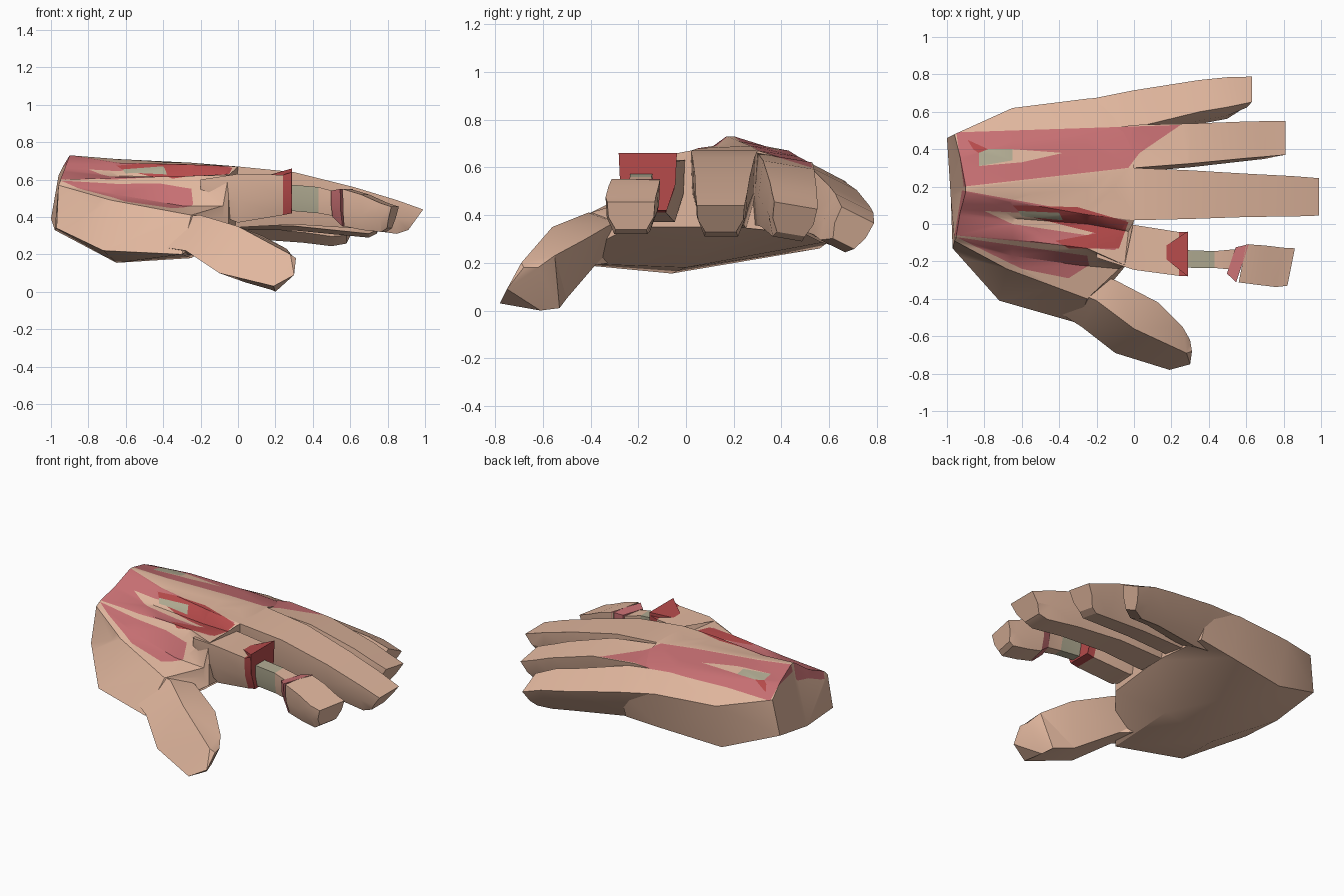
import bpy
import bmesh
from mathutils import Vector

default_cube = bpy.data.objects.get("Cube")
if default_cube:
    bpy.data.objects.remove(default_cube, do_unlink=True)


def make_material(name, colour):
    material = bpy.data.materials.new(name)
    material.use_nodes = True
    material.diffuse_color = (*colour, 1)
    shader = material.node_tree.nodes["Principled BSDF"]
    shader.inputs["Base Color"].default_value = (*colour, 1)
    shader.inputs["Roughness"].default_value = 0.9
    return material


SKIN, PINK, RED, BONE = range(4)
MATERIALS = [
    make_material("skin", (.75, .47, .34)),
    make_material("pink flesh", (.57, .16, .17)),
    make_material("red flesh", (.47, .07, .07)),
    make_material("grey bone", (.44, .41, .29)),
]

# Wound patches seen from above: colour and outline; later ones lie on top
WOUNDS = [
    (PINK, [(-.95, .49), (.25, .53), (.03, .38), (-.03, .3), (-.91, .2)]),
    (SKIN, [(-.83, .4), (-.65, .4), (-.38, .38), (-.6, .33), (-.83, .31)]),
    (BONE, [(-.83, .4), (-.65, .4), (-.65, .34), (-.83, .31)]),
    (RED, [(-.89, .45), (-.78, .4), (-.83, .38), (-.86, .4)]),
    (PINK, [(-.92, .18), (-.04, .02), (-.1, -.14), (-.96, -.06)]),
    (SKIN, [(-.8, .07), (-.6, .06), (-.2, -.04), (-.25, -.06), (-.65, 0)]),
    (RED, [(-.65, .1), (-.3, .09), (-.03, .01), (-.08, -.13), (-.35, -.13),
           (-.42, -.09), (-.2, -.05), (-.6, .05)]),
    (BONE, [(-.62, .07), (-.4, .06), (-.38, .02), (-.6, .04)]),
    (PINK, [(-.95, -.07), (-.25, -.17), (-.24, -.22), (-.35, -.29), (-.6, -.24)]),
]


def inside(point, outline):
    """Even-odd test in the ground plane."""
    result = False
    for (ax, ay), (bx, by) in zip(outline, outline[1:] + outline[:1]):
        if (ay > point.y) != (by > point.y):
            if point.x < ax + (bx - ax) * (point.y - ay) / (by - ay):
                result = not result
    return result


def near(face, outline):
    """True for an upward face whose bounds touch the outline's bounds."""
    if face.normal.z < 0.05:
        return False
    for axis in range(2):
        values = [v.co[axis] for v in face.verts]
        limits = [p[axis] for p in outline]
        if max(values) < min(limits) or min(values) > max(limits):
            return False
    return True


def paint_wounds(bm):
    """Cut each patch outline into the surface and colour what it encloses."""
    for colour, outline in WOUNDS:
        for a, b in zip(outline, outline[1:] + outline[:1]):
            faces = [f for f in bm.faces if near(f, outline)]
            edges = {e for f in faces for e in f.edges}
            verts = {v for f in faces for v in f.verts}
            bmesh.ops.bisect_plane(
                bm, geom=faces + list(edges) + list(verts), dist=1e-5,
                plane_co=(*a, 0), plane_no=(b[1] - a[1], a[0] - b[0], 0))
        bm.normal_update()
        for face in bm.faces:
            if near(face, outline) and inside(face.calc_center_median(), outline):
                face.material_index = colour


def loft(name, rings, colours=None, wounded=False):
    """Skin a closed tube through rings, with one colour for each segment."""
    bm = bmesh.new()
    rows = [[bm.verts.new(Vector(p)) for p in ring] for ring in rings]
    count = len(rows[0])
    colours = colours or [SKIN] * (len(rows) - 1)
    for colour, row, following in zip(colours, rows, rows[1:]):
        for i in range(count):
            j = (i + 1) % count
            face = bm.faces.new((row[i], row[j], following[j], following[i]))
            face.material_index = colour
    bm.faces.new(rows[0]).material_index = colours[0]
    bm.faces.new(rows[-1]).material_index = colours[-1]
    bmesh.ops.triangulate(bm, faces=bm.faces[:])
    bmesh.ops.recalc_face_normals(bm, faces=bm.faces[:])
    bm.normal_update()
    if wounded:
        paint_wounds(bm)
    mesh = bpy.data.meshes.new(name)
    bm.to_mesh(mesh)
    bm.free()
    for material in MATERIALS:
        mesh.materials.append(material)
    part = bpy.data.objects.new(name, mesh)
    bpy.context.collection.objects.link(part)
    bpy.ops.object.select_all(action="DESELECT")
    part.select_set(True)
    bpy.context.view_layer.objects.active = part
    bpy.ops.object.shade_smooth_by_angle(angle=0.5)


def digit(name, stations, tilt=0, skew=0, lean=0, **options):
    """Six-sided finger; a station is x, y, half width, top and bottom.
    Tilt rolls it outwards, skew slants its ends, lean undercuts its tip."""
    profile = [(-1, 1), (1, 1), (.95, .45), (.65, 0), (-.65, 0), (-.95, .45)]
    rings = []
    for station in stations:
        x, y, width, top, bottom = station
        undercut = lean if station == stations[-1] else 0
        ring = []
        for side, level in profile:
            across, drop = side * width, (1 - level) * (top - bottom)
            ring.append((x + skew * across - undercut * (1 - level),
                         y + across - tilt * drop, top - drop - tilt * across))
        rings.append(ring)
    loft(name, rings, **options)


# Palm: rings from wrist to knuckles, running from the thumb edge over the
# tendons of the back to the little finger edge and under the palm
wrist = [(-.97, -.13, .34), (-.96, -.09, .57), (-.95, -.075, .59), (-.95, -.06, .6),
         (-.93, .06, .65), (-.9, .17, .73), (-.9, .2, .73), (-.93, .36, .68),
         (-.96, .48, .62), (-1, .46, .39), (-.98, .15, .33)]
heel = [(-.72, -.41, .22), (-.68, -.24, .49), (-.65, -.17, .52), (-.65, -.08, .61),
        (-.65, .03, .62), (-.65, .12, .69), (-.65, .22, .71), (-.65, .43, .67),
        (-.65, .62, .55), (-.65, .56, .26), (-.65, -.06, .155)]
middle = [(-.3, -.53, .2), (-.25, -.4, .41), (-.3, -.22, .46), (-.25, -.13, .62),
          (-.25, 0, .61), (-.25, .05, .68), (-.25, .27, .69), (-.25, .47, .645),
          (-.25, .67, .54), (-.25, .6, .29), (-.25, 0, .18)]
knuckles = [(-.05, -.23, .35), (-.08, -.24, .4), (-.08, -.24, .46), (-.05, -.22, .625),
            (-.03, -.04, .63), (0, .02, .67), (0, .3, .67), (0, .5, .61),
            (0, .69, .5), (0, .62, .31), (0, .2, .35)]
loft("palm", [wrist, heel, middle, knuckles], wounded=True)

# Thumb: front lower, front upper, inner upper and inner lower corners
loft("thumb", [
    [(-.55, -.38, .26), (-.5, -.28, .4), (-.45, -.2, .38), (-.45, -.2, .22)],
    [(-.28, -.55, .22), (-.2, -.41, .41), (-.1, -.3, .37), (-.2, -.38, .19)],
    [(-.1, -.69, .1), (0, -.56, .35), (.13, -.42, .3), (.04, -.5, .05)],
    [(.19, -.78, .03), (.28, -.69, .2), (.26, -.55, .23), (.18, -.53, .01)],
    [(.3, -.75, .09), (.31, -.68, .18), (.3, -.62, .18), (.2, -.61, 0)],
])

# Whole fingers
digit("middle_finger", [
    (-.1, .16, .12, .66, .4), (0, .16, .14, .67, .345), (.3, .157, .13, .64, .36),
    (.62, .153, .115, .56, .34), (.85, .148, .108, .49, .31),
    (.99, .145, .1, .44, .33)], lean=.08)
digit("ring_finger", [
    (-.1, .415, .1, .625, .39), (0, .415, .115, .64, .345), (.3, .43, .107, .61, .34),
    (.6, .45, .098, .52, .31), (.7, .455, .095, .48, .3),
    (.81, .46, .09, .44, .32)], tilt=.17, lean=.07, wounded=True)
digit("little_finger", [
    (-.5, .55, .06, .575, .4), (-.2, .59, .085, .575, .35), (0, .615, .1, .555, .32),
    (.35, .685, .085, .48, .29), (.5, .705, .08, .45, .27),
    (.63, .72, .068, .4, .28)], tilt=.5, lean=.05)

# Injured index finger: stump, flared wound, exposed bone and fingertip
digit("index_stump", [
    (-.2, -.1, .08, .6, .45), (0, -.125, .12, .63, .37), (.24, -.16, .117, .625, .41),
    (.29, -.16, .118, .64, .42)], colours=[SKIN, SKIN, RED])
digit("index_wound", [
    (.15, -.15, .02, .62, .5), (.29, -.16, .122, .66, .42)], colours=[RED])
digit("index_bone", [
    (.2, -.185, .048, .58, .44), (.43, -.19, .045, .56, .42),
    (.54, -.19, .055, .53, .4)], colours=[BONE, SKIN])
digit("fingertip_wound", [
    (.52, -.195, .07, .54, .4), (.58, -.21, .102, .55, .35)],
    colours=[PINK], skew=.33)
digit("index_fingertip", [
    (.58, -.21, .102, .55, .35), (.68, -.22, .105, .52, .33),
    (.78, -.232, .105, .475, .32), (.84, -.23, .1, .455, .34)], skew=.2, lean=.03)
